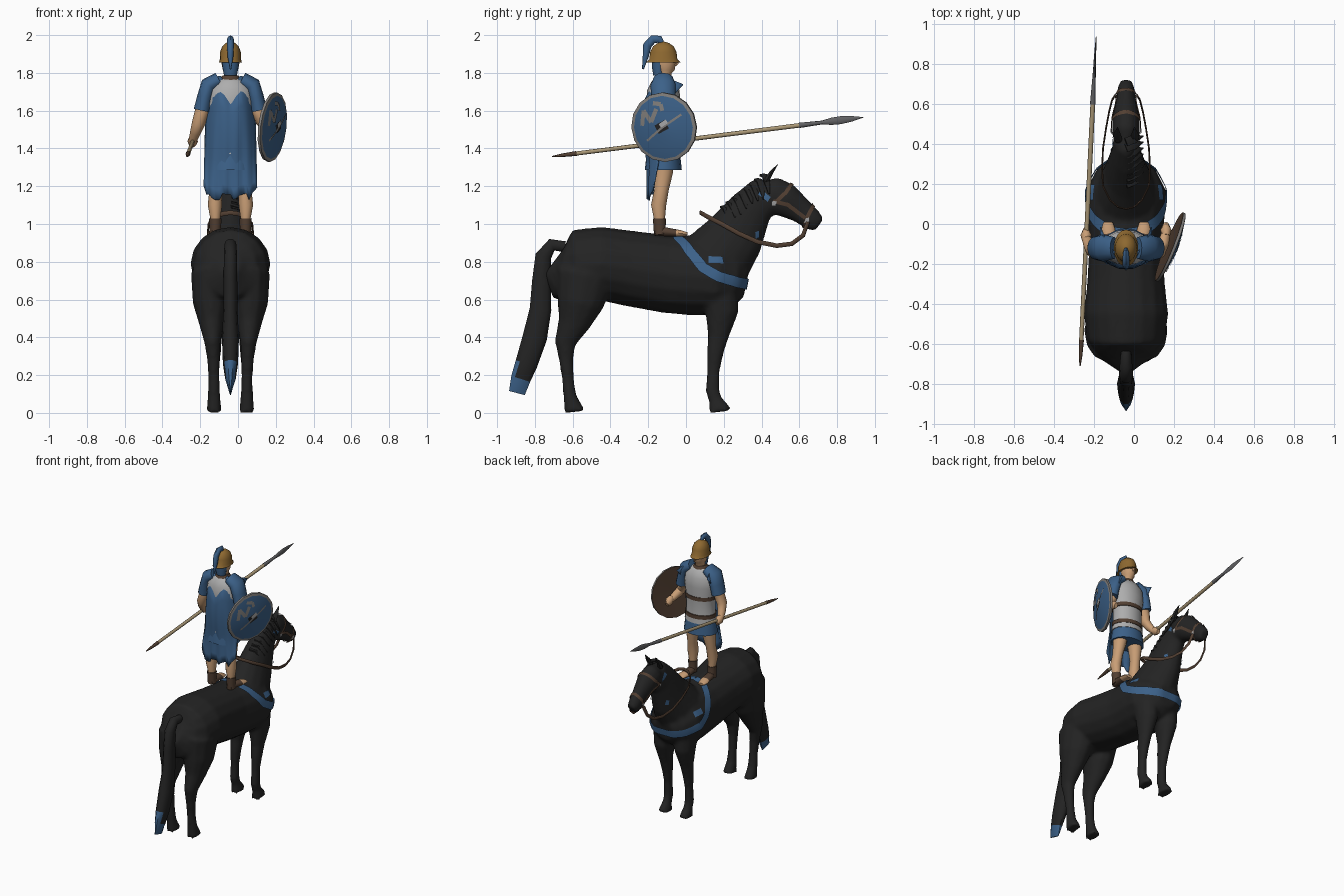
import bpy, bmesh, math, random
from mathutils import Vector, Matrix
from mathutils.bvhtree import BVHTree

random.seed(4)
if "Cube" in bpy.data.objects:
    bpy.data.objects.remove(bpy.data.objects["Cube"])
CX = -0.04  # shared centre line of mount and rider


def material(name, *rgb):
    m = bpy.data.materials.new(name)
    m.use_nodes = True
    m.diffuse_color = (*rgb, 1)
    m.node_tree.nodes["Principled BSDF"].inputs["Base Color"].default_value = (*rgb, 1)
    return m


BLACK = material("black coat", .017, .017, .017)
BLUE = material("blue cloth", .045, .12, .25)
SKIN = material("skin", .58, .34, .18)
BRONZE = material("bronze", .27, .14, .03)
LEATHER = material("brown leather", .085, .05, .032)
PALE = material("pale linen", .42, .42, .42)
WOOD = material("spear wood", .4, .31, .18)
STEEL = material("steel", .12, .12, .125)
RIM = material("rim grey", .22, .21, .2)


def finish(name, bm, mats, angle=50):
    bm.normal_update()
    me = bpy.data.meshes.new(name)
    bm.to_mesh(me)
    bm.free()
    ob = bpy.data.objects.new(name, me)
    bpy.context.collection.objects.link(ob)
    for m in mats:
        me.materials.append(m)
    activate([ob])
    bpy.ops.object.shade_smooth_by_angle(angle=math.radians(angle))
    return ob


def activate(obs):
    bpy.ops.object.select_all(action='DESELECT')
    for o in obs:
        o.select_set(True)
    bpy.context.view_layer.objects.active = obs[0]


def tube(name, rows, *mats, n=12, ref=(1, 0, 0), side=1, rule=None):
    """Loft of ellipses; rows are x, y, z, half width along ref, half depth."""
    bm, ref = bmesh.new(), Vector(ref)
    pts = [Vector((CX + side * r[0], r[1], r[2])) for r in rows]
    rings = []
    for i, r in enumerate(rows):
        t = (pts[min(i + 1, len(pts) - 1)] - pts[max(i - 1, 0)]).normalized()
        a = (ref - t * t.dot(ref)).normalized()
        b = t.cross(a)
        ring = []
        for k in range(n):
            w = math.tau * k / n
            p = pts[i] + a * r[3] * math.cos(w) + b * r[4] * math.sin(w)
            ring.append(bm.verts.new((p.x, p.y, max(p.z, 0))))
        rings.append(ring)
    for r0, r1 in zip(rings, rings[1:]):
        for k in range(n):
            bm.faces.new((r0[k], r0[(k + 1) % n], r1[(k + 1) % n], r1[k]))
    bm.faces.new(rings[0][::-1])
    bm.faces.new(rings[-1])
    bmesh.ops.recalc_face_normals(bm, faces=bm.faces)
    if rule:
        for f in bm.faces:
            f.material_index = rule(f.calc_center_median(), f.normal)
    return finish(name, bm, mats)


def upright(name, y, rows, *mats, **kw):
    return tube(name, [(0, y, z, a, b) for z, a, b in rows], *mats, **kw)


# Horse: lofted trunk, neck, head and legs fused into one skin
spine = [(-.70, .8, .05, .09), (-.66, .77, .14, .17), (-.58, .77, .195, .20), (-.45, .79, .212, .195),
         (-.3, .765, .195, .2), (-.1, .735, .185, .207), (.05, .725, .195, .21), (.17, .71, .20, .195),
         (.27, .70, .15, .14), (.32, .69, .08, .08)]
neck = [(.10, .76, .17, .18), (.17, .82, .15, .19), (.26, .94, .105, .16),
        (.35, 1.09, .075, .115), (.42, 1.16, .06, .1), (.46, 1.18, .04, .06)]
head = [(.40, 1.18, .045, .06), (.45, 1.155, .07, .1), (.53, 1.125, .07, .092),
        (.61, 1.07, .05, .068), (.67, 1.02, .044, .058), (.705, .995, .034, .042)]
foreleg = [(.08, .17, .7, .09, .11), (.085, .19, .53, .07, .088), (.087, .17, .4, .043, .055),
           (.087, .155, .32, .037, .045), (.087, .145, .22, .028, .034), (.087, .14, .12, .031, .038),
           (.087, .155, .07, .03, .036), (.087, .17, .035, .036, .052), (.087, .18, 0, .042, .065)]
hindleg = [(.1, -.53, .74, .11, .16), (.1, -.56, .58, .1, .125), (.1, -.595, .47, .066, .085),
           (.095, -.64, .37, .043, .057), (.09, -.635, .28, .034, .038), (.087, -.625, .18, .03, .032),
           (.087, -.615, .09, .034, .035), (.087, -.6, .035, .038, .048), (.087, -.59, 0, .043, .062)]
parts = [tube("horse", [(0, *r) for r in rows], BLACK, n=16) for rows in (spine, neck, head)]
parts += [tube("leg", rows, BLACK, side=s) for rows in (foreleg, hindleg) for s in (1, -1)]
activate(parts)
bpy.ops.object.join()
horse = parts[0]
remesh = horse.modifiers.new("fuse", 'REMESH')
remesh.mode, remesh.voxel_size = 'VOXEL', .013
relax = horse.modifiers.new("relax", 'SMOOTH')
relax.factor, relax.iterations = .5, 5
for m in ("fuse", "relax"):
    bpy.ops.object.modifier_apply(modifier=m)
bpy.ops.object.shade_smooth_by_angle(angle=math.radians(60))
skin = BVHTree.FromPolygons([v.co for v in horse.data.vertices], [p.vertices for p in horse.data.polygons])

for s, word in ((1, "left"), (-1, "right")):
    tube(word + "_ear", [(.04, .42, 1.22, .022, .018), (.045, .45, 1.27, .018, .012),
                         (.042, .485, 1.315, .002, .002)], BLACK, n=6, side=s)
tail = [(0, -.64, .88, .025, .03), (0, -.71, .89, .032, .035), (0, -.755, .83, .035, .045),
        (0, -.765, .7, .036, .052), (0, -.77, .55, .037, .06), (0, -.80, .4, .045, .068),
        (0, -.845, .26, .04, .062), (0, -.875, .18, .028, .055), (0, -.895, .105, .004, .045)]
tube("tail", tail, BLACK, BLUE, n=10, rule=lambda c, n: int(c.z < .24 and (n.y < -.3 or c.z < .15)))

# Mane: thin locks falling over the left of the crest
for i in range(8):
    y, z = .2 + .03 * i, 1.09 + .024 * i
    tube("mane_lock", [(0, y, z, .01, .025), (.04, y + .015, z - .01, .008, .025),
                       (.085, y + .03, z - .075 - random.random() * .03, .003, .004)], BLACK, n=6, ref=(0, 0, 1))


def strap(name, pts, width, mat, off=.006):
    """Ribbon laid on the horse's skin along a rough path."""
    path = [Vector((CX + p[0], p[1], p[2])) for p in pts]
    fine = [a.lerp(b, k / 5) for a, b in zip(path, path[1:]) for k in range(5)] + [path[-1]]
    hits = [skin.find_nearest(p)[:2] for p in fine]
    bm, prev = bmesh.new(), None
    for i, (p, nrm) in enumerate(hits):
        t = hits[min(i + 1, len(hits) - 1)][0] - hits[max(i - 1, 0)][0]
        across = nrm.cross(t).normalized() * width / 2
        row = []
        for k in (-1, 0, 1):
            q, qn = skin.find_nearest(p + across * k)[:2]
            row.append(bm.verts.new(q + qn * off))
        if prev:
            for k in (0, 1):
                bm.faces.new((prev[k], row[k], row[k + 1], prev[k + 1]))
        prev = row
    return finish(name, bm, [mat], 80)


# Chest band, bridle straps, cloth patches and bit rings
for s, word in ((1, "left"), (-1, "right")):
    def mirrored(*pts):
        return [(s * x, y, z) for x, y, z in pts]
    strap(word + "_chest_band", mirrored((0, -.05, .96), (.08, -.04, .93), (.15, .02, .85), (.2, .09, .77),
                                         (.19, .17, .72), (.12, .28, .69), (0, .36, .675)), .055, BLUE, .009)
    strap(word + "_cheek_strap", mirrored((.08, .46, 1.12), (.08, .54, 1.10), (.06, .63, 1.03)), .02, LEATHER)
    strap(word + "_brow_strap", mirrored((.08, .47, 1.11), (.08, .53, 1.17), (0, .56, 1.21)), .02, LEATHER)
    strap(word + "_nose_strap", mirrored((0, .67, 1.1), (.06, .65, 1.05), (.05, .63, 1.0), (0, .62, .97)), .02, LEATHER)
    strap(word + "_shoulder_cloth", mirrored((.19, .12, .82), (.17, .2, .81)), .04, BLUE)
    strap(word + "_throat_cloth", mirrored((.08, .38, .96), (.09, .4, .92)), .025, BLUE)
    strap(word + "_temple_cloth", mirrored((.07, .39, 1.17), (.07, .44, 1.13)), .03, BLUE)
    for y, z in ((.465, 1.105), (.64, 1.015)):
        strap(word + "_bridle_stud", mirrored((.08, y - .012, z), (.08, y + .012, z)), .025, PALE, .011)
rein = [(.055, .645, 1.01), (.07, .62, .94), (.085, .56, .895), (.10, .48, .885), (.115, .38, .905),
        (.12, .28, .95), (.115, .19, 1.0), (.08, .12, 1.035), (.04, .085, 1.055)]
rein += [(0, .075, 1.06)] + [(-x, y, z) for x, y, z in rein[::-1]]
tube("reins", [(*p, .012, .005) for p in rein], LEATHER, n=6, ref=(0, 0, 1))

# Rider: legs, boots, feet
for s, word in ((1, "left"), (-1, "right")):
    tube(word + "_leg", [(.08, -.14, .96, .025, .028), (.08, -.14, 1.02, .025, .028), (.082, -.145, 1.1, .038, .04),
                         (.077, -.13, 1.18, .034, .038), (.068, -.12, 1.27, .046, .05),
                         (.058, -.12, 1.36, .052, .06)], SKIN, side=s)
    tube(word + "_boot", [(.08, -.135, .945, .031, .034), (.08, -.14, .98, .03, .032),
                          (.08, -.14, 1.03, .033, .035)], LEATHER, side=s)
    tube(word + "_foot", [(.08, -.165, .955, .02, .016), (.08, -.12, .96, .03, .026), (.085, -.05, .952, .034, .02),
                          (.09, -.025, .95, .034, .017), (.09, .008, .945, .024, .01)],
         LEATHER, SKIN, n=10, side=s, rule=lambda c, n: int(c.y > -.05))

# Torso: tunic skirt, breastplate with belts, collar
upright("tunic_skirt", -.12, [(1.285, .125, .098), (1.34, .118, .092), (1.42, .106, .082)], BLUE, n=16)
upright("breastplate", -.12, [(1.37, .119, .092), (1.44, .109, .085), (1.54, .107, .084), (1.64, .124, .092),
                              (1.71, .118, .085), (1.755, .085, .062), (1.775, .04, .04)], PALE, n=16)
for z, a, b in ((1.42, .117, .092), (1.555, .114, .09)):
    upright("belt", -.12, [(z - .014, a, b), (z + .014, a, b)], LEATHER, n=16)
upright("collar", -.12, [(1.76, .062, .055), (1.785, .043, .043)], LEATHER)

# Arms with sleeves and fists
arms = {"left": [(.14, -.12, 1.6, .036, .042), (.17, -.135, 1.54, .034, .036),
                 (.185, -.1, 1.515, .03, .03), (.2, -.045, 1.485, .022, .022)],
        "right": [(-.145, -.12, 1.61, .04, .042), (-.17, -.13, 1.53, .035, .036),
                  (-.185, -.105, 1.485, .029, .029), (-.2, -.07, 1.44, .022, .022)]}
for word, rows in arms.items():
    s = 1 if word == "left" else -1
    tube(word + "_arm", rows, SKIN, n=10)
    tube(word + "_sleeve", [(.06, -.12, 1.765, .04, .055), (.115, -.12, 1.735, .045, .068),
                            (.135, -.12, 1.67, .042, .064), (.15, -.12, 1.6, .045, .06)], BLUE, side=s)
    x, y, z = rows[-1][:3]
    tube(word + "_hand", [(x, y - .015, z + .015, .02, .02), (x, y + .015, z - .002, .028, .032),
                          (x, y + .045, z - .018, .014, .02)], SKIN, n=8)

# Cape with neck notch, wrapped sides and ragged hem
bm = bmesh.new()
cols, rows = 20, 12
grid = []
for i in range(cols + 1):
    u = 2 * i / cols - 1
    top = 1.785 - .065 * max(0, 1 - abs(u) / .4) - .045 * abs(u) ** 4
    hem = 1.14 + random.uniform(-.02, .025) + .05 * abs(u) ** 6
    line = []
    for j in range(rows + 1):
        f = j / rows
        wrap = (.11 * (1 - f) + .03) * abs(u) ** 3
        y = -.205 - .02 * math.sin(math.pi * min(1, f * 1.4)) + wrap + .05 * max(0, 1 - f * 6) + .005 * math.cos(u * 14) * f
        line.append(bm.verts.new((CX + u * (.13 + .012 * f), y, top + (hem - top) * f)))
    grid.append(line)
for a, b in zip(grid, grid[1:]):
    for j in range(rows):
        bm.faces.new((a[j], a[j + 1], b[j + 1], b[j]))
cape = finish("cape", bm, [BLUE], 60)
cape.modifiers.new("thickness", 'SOLIDIFY').thickness = .006

# Head, nose, helmet and plume
upright("head", -.112, [(1.755, .034, .036), (1.8, .034, .036), (1.815, .04, .052), (1.85, .047, .058),
                        (1.9, .048, .058), (1.94, .03, .04)], SKIN)
tube("nose", [(0, -.056, 1.875, .006, .008), (0, -.05, 1.848, .011, .013), (0, -.056, 1.838, .008, .006)], SKIN, n=6)
upright("neck_cloth", -.145, [(1.785, .034, .028), (1.83, .042, .035), (1.87, .046, .035)], BLUE)
upright("helmet", -.12, [(1.855, .061, .092), (1.872, .056, .074), (1.91, .055, .07), (1.94, .044, .055),
                         (1.958, .025, .03), (1.965, .006, .006)], BRONZE, n=16)
tube("plume", [(0, -.125, 1.955, .008, .012), (0, -.14, 1.978, .014, .02), (0, -.175, 1.978, .018, .022),
               (0, -.205, 1.945, .018, .023), (0, -.213, 1.89, .016, .016), (0, -.228, 1.82, .004, .005)], BLUE, n=8)


# Spear in the right hand
def spear(name, stations, mat):
    rows = []
    for y, a, b in stations:
        f = (y + .71) / 1.65
        rows.append((-.27 + .08 * f - CX, y, 1.357 + .208 * f, a, b))
    tube(name, rows, mat, n=8)


spear("spear_shaft", [(-.6, .011, .011), (.6, .012, .012)], WOOD)
spear("spear_butt", [(-.71, .003, .003), (-.66, .009, .009), (-.58, .013, .013)], LEATHER)
spear("spear_head", [(.6, .014, .014), (.72, .009, .01), (.77, .007, .019), (.82, .006, .021),
                     (.88, .004, .014), (.94, .001, .001)], STEEL)

# Shield: domed disc, grey rim, leather back, abstract painted strips
nrm = Vector((.92, -.37, -.11)).normalized()
across = Vector((.37, .92, 0)).normalized()
frame = Matrix((across, nrm.cross(across), nrm)).transposed().to_4x4()
frame.translation = (.188, -.118, 1.512)
R = .185


def dome(r):
    return .026 * (1 - (r / R) ** 2)


bm = bmesh.new()
n = 16
previous = None
for r, h, mat in ((.001, -.005, 1), (R, -.014, 1), (R, 0, 2), (.168, dome(.168), 2), (.1, dome(.1), 0), (.001, dome(0), 0)):
    ring = [bm.verts.new((r * math.cos(math.tau * k / n), r * math.sin(math.tau * k / n), h)) for k in range(n)]
    if previous:
        for k in range(n):
            f = bm.faces.new((previous[k], previous[(k + 1) % n], ring[(k + 1) % n], ring[k]))
            f.material_index = mat
    previous = ring
bmesh.ops.recalc_face_normals(bm, faces=bm.faces)
finish("shield", bm, [BLUE, LEATHER, RIM], 30).matrix_world = frame


def painted(name, pts, width, mat):
    bm = bmesh.new()
    for a, b in zip(pts, pts[1:]):
        a, b = Vector(a), Vector(b)
        w = Vector((a.y - b.y, b.x - a.x)).normalized() * width / 2
        pairs = []
        for k in range(5):
            c = a.lerp(b, k / 4)
            pairs.append([bm.verts.new((*p, dome(p.length) + .003)) for p in (c - w, c + w)])
        for p, q in zip(pairs, pairs[1:]):
            bm.faces.new((p[0], q[0], q[1], p[1]))
    finish(name, bm, [mat]).matrix_world = frame


painted("shield_zigzag", [(-.115, .01), (-.105, .09), (-.06, .03), (-.03, .1)], .024, RIM)
painted("shield_hook", [(-.05, .13), (-.005, .125), (.005, .09)], .022, RIM)
painted("shield_patch", [(-.03, -.01), (.03, .02)], .05, BLACK)
painted("shield_diagonal", [(-.09, -.07), (0, 0), (.11, .07)], .012, RIM)
painted("shield_spot", [(-.01, .01), (.03, .035)], .022, PALE)
